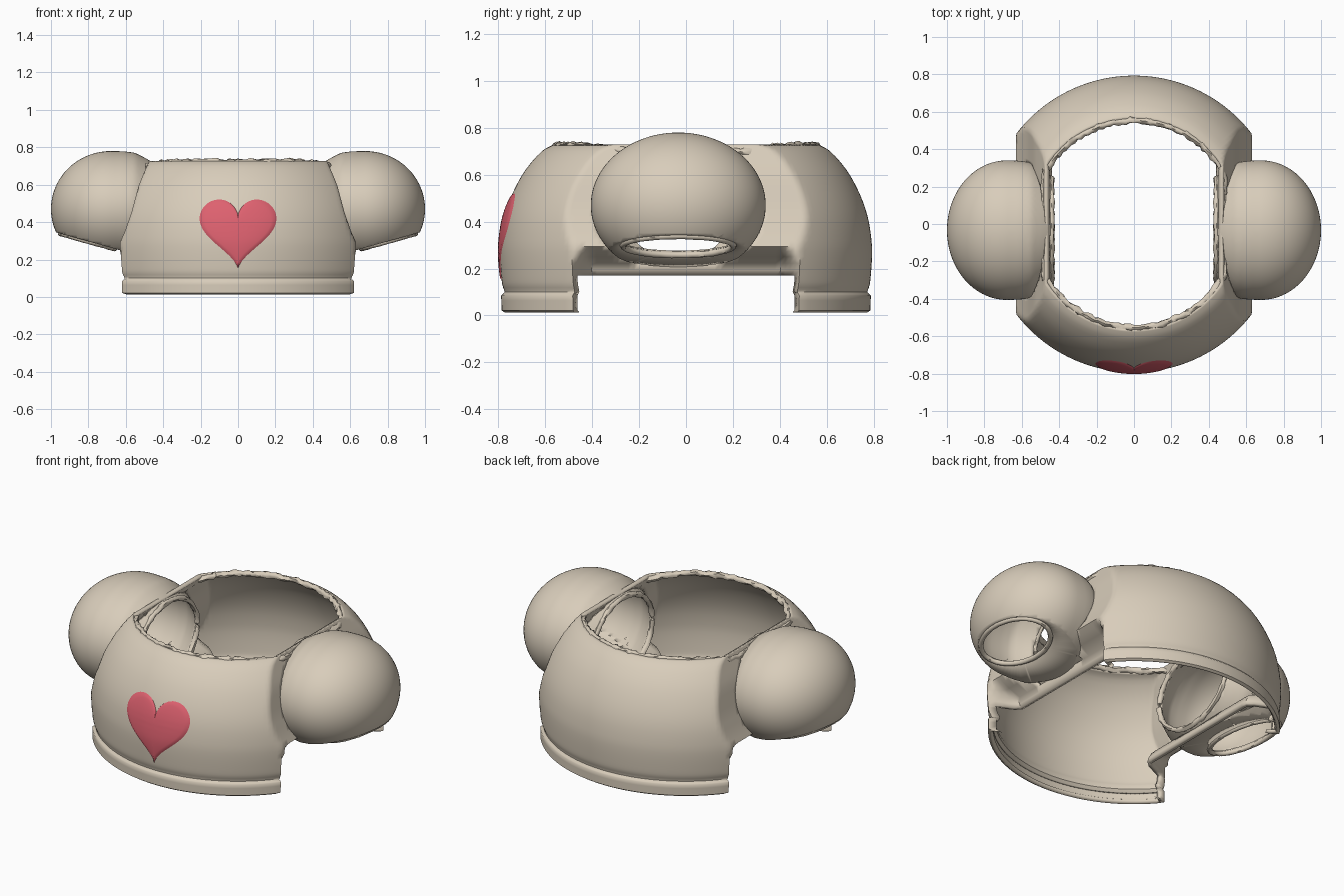
import bpy, bmesh, math, random
from mathutils import Vector

if "Cube" in bpy.data.objects:
    bpy.data.objects.remove(bpy.data.objects["Cube"])
random.seed(3)

def material(name, col):
    m = bpy.data.materials.new(name)
    m.diffuse_color = (*col, 1)
    m.use_nodes = True
    m.node_tree.nodes["Principled BSDF"].inputs["Base Color"].default_value = m.diffuse_color
    return m

CLOTH = material("beige cloth", (0.69, 0.61, 0.495))
PINK = material("heart pink", (0.73, 0.12, 0.16))

def finish(bm, name, mat, thick=0.0, mirror=False, angle=50):
    me = bpy.data.meshes.new(name)
    bm.to_mesh(me)
    bm.free()
    ob = bpy.data.objects.new(name, me)
    bpy.context.collection.objects.link(ob)
    me.materials.append(mat)
    if thick:
        mod = ob.modifiers.new("thickness", 'SOLIDIFY')
        mod.thickness, mod.offset = thick, -1
    if mirror:
        ob.modifiers.new("mirror", 'MIRROR').use_mirror_merge = False
    bpy.ops.object.select_all(action='DESELECT')
    ob.select_set(True)
    bpy.context.view_layer.objects.active = ob
    bpy.ops.object.shade_smooth_by_angle(angle=math.radians(angle))
    return ob

def tube(name, pts, r, jitter=0.0, mirror=False):
    """Closed rolled edge swept along a loop of points."""
    bm = bmesh.new()
    n, k, rings = len(pts), 8, []
    for i, p in enumerate(pts):
        t = (pts[(i + 1) % n] - pts[i - 1]).normalized()
        a = t.cross(Vector((0, 0, 1))).normalized()
        b = t.cross(a)
        rings.append([bm.verts.new(p + (a * math.cos(j * math.tau / k) + b * math.sin(j * math.tau / k))
                      * (r + random.uniform(-jitter, jitter))) for j in range(k)])
    for i in range(n):
        A, B = rings[i], rings[(i + 1) % n]
        for j in range(k):
            bm.faces.new((A[j], A[(j + 1) % k], B[(j + 1) % k], B[j]))
    bmesh.ops.recalc_face_normals(bm, faces=bm.faces)
    return finish(bm, name, CLOTH, mirror=mirror)

def ramp(v, a, b):
    return min(1, max(0, (v - a) / (b - a)))

def lookup(table, v):
    """Piecewise linear value from (position, value) pairs."""
    if v <= table[0][0]:
        return table[0][1]
    for (a, p), (b, q) in zip(table, table[1:]):
        if v <= b:
            return p + (q - p) * (v - a) / (b - a)
    return table[-1][1]

# Torso profile (height, radius), including the raised hem band
PROFILE = [(.012, .772), (.022, .787), (.085, .788), (.1, .774), (.13, .783), (.17, .788), (.25, .793),
           (.32, .791), (.42, .775), (.52, .74), (.62, .685), (.70, .615), (.728, .565)]
ROWS = []
for i in range(len(PROFILE) - 1):
    p0, p1, p2, p3 = [Vector(PROFILE[min(max(i + d, 0), len(PROFILE) - 1)]) for d in (-1, 0, 1, 2)]
    for t in (0, 1 / 3, 2 / 3):
        if i < 3:
            q = p1.lerp(p2, t)
        else:
            q = .5 * (2 * p1 + (p2 - p0) * t + (2 * p0 - 5 * p1 + 4 * p2 - p3) * t * t
                      + (3 * p1 - p0 - 3 * p2 + p3) * t ** 3)
        ROWS.append((q.x, q.y))
ROWS.append(PROFILE[-1])

# Half width of the torso sides by height
WIDTH = [(.1, .62), (.18, .622), (.25, .65), (.35, .605), (.45, .57), (.6, .53), (.73, .475)]

def torso_point(z, r, a):
    x, y = r * math.cos(a), r * math.sin(a)
    lim = lookup(WIDTH, z)
    lim -= .16 * ramp(-abs(y), -.48, -.41) * ramp(-z, -.29, -.22)     # underarm tucks inward
    lim += r - .788 if z < .1 else 0
    return Vector((max(-lim, min(lim, x)), y, z))

# Sleeve ball with a straighter inner side, and the sloping plane of its cuff
C, R = Vector((.68, -.033, .47)), Vector((.32, .373, .31))
INNER = [(.40, .70), (.44, .77), (.49, .87), (.55, .97), (.61, .995), (.68, 1)]
SLOPE = .28
def cuff_z(x):
    return .255 + SLOPE * (x - .65)

def in_sleeve(p):
    x = abs(p.x)
    f = lookup(INNER, x) if x < C.x else math.sqrt(max(0, 1 - ((x - C.x) / R.x) ** 2))
    d = math.hypot((p.y - C.y) / R.y, (p.z - C.z) / R.z)
    return x > .4 and d < f * .975 and p.z > cuff_z(x)

# Torso shell with armholes and side notches
N = 200
bm = bmesh.new()
grid = [[bm.verts.new(torso_point(z, r, math.tau * i / N)) for i in range(N)] for z, r in ROWS]
for A, B in zip(grid, grid[1:]):
    for i in range(N):
        j = (i + 1) % N
        f = bm.faces.new((A[i], A[j], B[j], B[i]))
        c = f.calc_center_median()
        if in_sleeve(c) or (c.z < .17 and abs(c.y) < .455 and abs(c.x) > .3):
            bm.faces.remove(f)
bmesh.ops.delete(bm, geom=[v for v in bm.verts if not v.link_faces], context='VERTS')
finish(bm, "torso", CLOTH, thick=.025)

# Rolled neck edge, dipping at the shoulders
z, r = PROFILE[-1]
neck = []
for i in range(160):
    a = math.tau * i / 160
    p = torso_point(z - .008, r - .012, a)
    p.z -= .025 * ramp(-abs(math.sin(a)), -.8, -.4)
    neck.append(p + Vector([random.uniform(-.003, .003) for _ in range(3)]))
tube("neck_edge", neck, .016, .006)

# Puffed sleeves: ball cut at the armhole and cuff, cuff drawn in to a smaller opening
bm = bmesh.new()
bmesh.ops.create_uvsphere(bm, u_segments=72, v_segments=48, radius=1)
for v in bm.verts:
    u = v.co.x
    s = math.sqrt(max(0, 1 - u * u))
    k = lookup(INNER, C.x + u * R.x) / s if -.95 < u < 0 else 1
    v.co = (C.x + u * R.x, C.y + v.co.y * k * R.y, C.z + v.co.z * k * R.z)
def cut(co, no):
    g = bm.verts[:] + bm.edges[:] + bm.faces[:]
    res = bmesh.ops.bisect_plane(bm, geom=g, plane_co=co, plane_no=no, clear_inner=True)
    return [e for e in res['geom_cut'] if isinstance(e, bmesh.types.BMEdge)]
cut((.44, 0, 0), (1, 0, 0))
edges = cut((.65, 0, .255), Vector((-SLOPE, 0, 1)).normalized())
new = bmesh.ops.extrude_edge_only(bm, edges=edges)['geom']
OX, OY, ORX, ORY = .805, -.033, .145, .235
for v in [g for g in new if isinstance(g, bmesh.types.BMVert)]:
    a = math.atan2((v.co.y - OY) / ORY, (v.co.x - OX) / ORX)
    x = OX + ORX * math.cos(a)
    v.co = (x, OY + ORY * math.sin(a), cuff_z(x))
bmesh.ops.recalc_face_normals(bm, faces=bm.faces)
if max(bm.faces, key=lambda f: f.calc_center_median().x).normal.x < 0:
    bmesh.ops.reverse_faces(bm, faces=bm.faces)
finish(bm, "puffed_sleeves", CLOTH, thick=.02, mirror=True)

# Cuff rims and armhole seams
turn = [math.tau * i / 64 + .02 for i in range(64)]
tube("cuff_rims", [Vector((OX + ORX * math.cos(a), OY + ORY * math.sin(a), cuff_z(OX + ORX * math.cos(a))))
                   for a in turn], .014, .001, True)
k = lookup(INNER, .44) * .97
tube("armhole_seams", [Vector((.44, C.y + R.y * k * math.cos(a), C.z + R.z * k * math.sin(a)))
                       for a in turn], .014, .004, True)

# Padded heart following the curve of the chest
bm = bmesh.new()
S, M, K = .0133, 96, 12
def chest(x, z, lift):
    return (x, -math.sqrt(lookup(ROWS, z) ** 2 - x * x) - lift, z)
rings = []
for q in range(1, K + 1):
    s, ring = q / K, []
    for i in range(M):
        t = math.tau * i / M
        x = S * s * 16 * math.sin(t) ** 3
        z = .368 + S * s * (13 * math.cos(t) - 5 * math.cos(2 * t) - 2 * math.cos(3 * t) - math.cos(4 * t))
        lift = -.004 if q == K else .009 * math.sqrt(1 - ((q - .5) / K) ** 4)
        ring.append(bm.verts.new(chest(x, z, lift)))
    rings.append(ring)
mid = bm.verts.new(chest(0, .368, .009))
for i in range(M):
    j = (i + 1) % M
    bm.faces.new((mid, rings[0][j], rings[0][i]))
    for A, B in zip(rings, rings[1:]):
        bm.faces.new((A[i], A[j], B[j], B[i]))
bmesh.ops.recalc_face_normals(bm, faces=bm.faces)
bm.faces.ensure_lookup_table()
if bm.faces[0].normal.y > 0:
    bmesh.ops.reverse_faces(bm, faces=bm.faces)
finish(bm, "heart_patch", PINK, angle=60)
